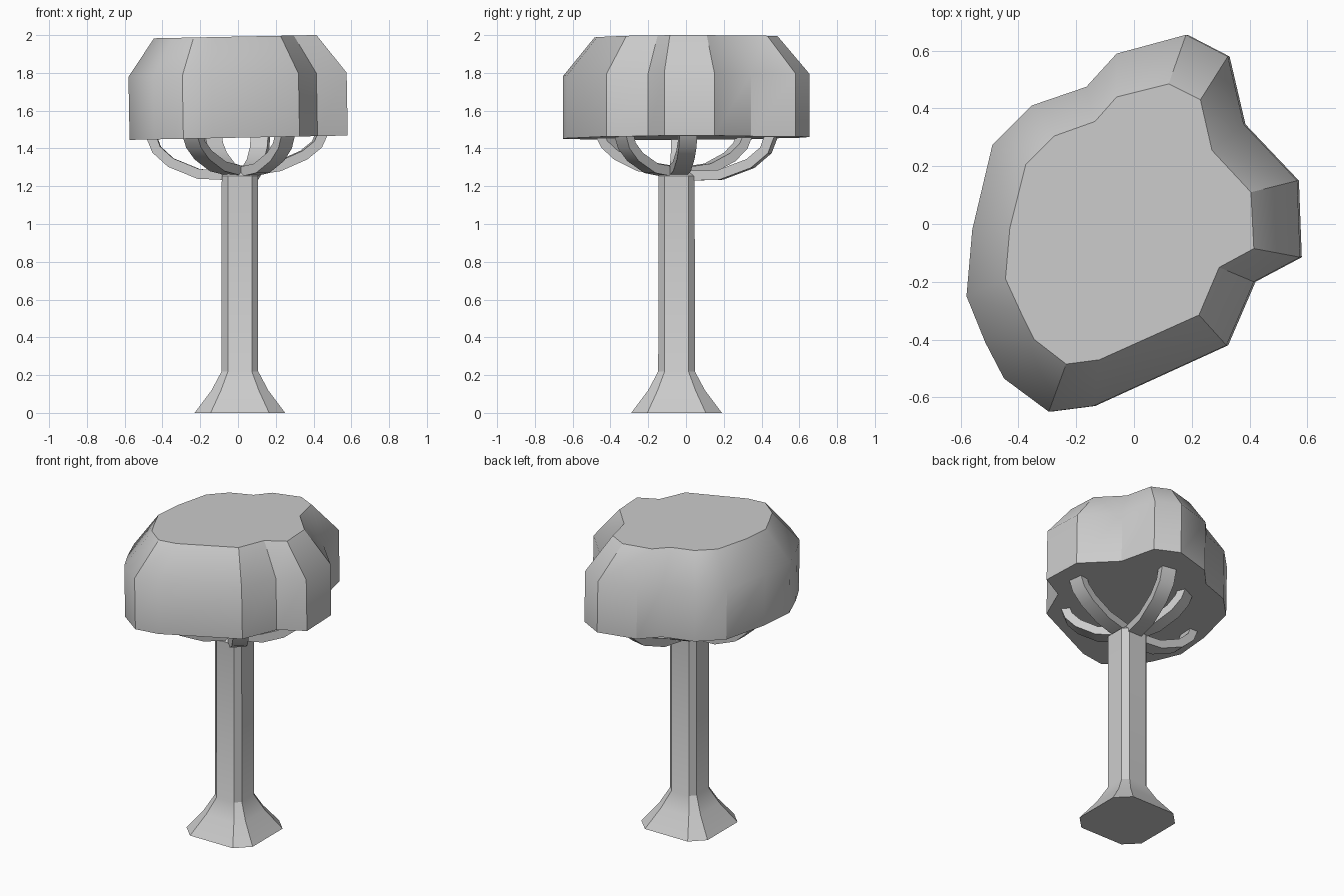
import bpy, math
from mathutils import Vector

if "Cube" in bpy.data.objects:
    bpy.data.objects.remove(bpy.data.objects["Cube"])


def loft(name, rings, soft_ring=None):
    """Skin equal-sized counter-clockwise rings, stacked bottom to top, with caps."""
    n = len(rings[0])
    verts = [p for r in rings for p in r]
    faces = [(k*n + i, k*n + (i+1) % n, (k+1)*n + (i+1) % n, (k+1)*n + i)
             for k in range(len(rings) - 1) for i in range(n)]
    faces.append(tuple(reversed(range(n))))
    faces.append(tuple(range(len(verts) - n, len(verts))))
    me = bpy.data.meshes.new(name)
    me.from_pydata(verts, [], faces)
    ob = bpy.data.objects.new(name, me)
    bpy.context.collection.objects.link(ob)
    bpy.ops.object.select_all(action='DESELECT')
    ob.select_set(True)
    bpy.context.view_layer.objects.active = ob
    bpy.ops.object.shade_smooth_by_angle(angle=math.radians(30))
    # keep one ring of edges soft (rounded shoulder)
    if soft_ring is not None:
        for e in me.edges:
            if all(v // n == soft_ring for v in e.vertices):
                e.use_edge_sharp = False
    return ob


# Trunk: chamfered square with a flared foot and a short tapered crotch
CX, CY = 0.01, -0.05


def chamfered(h, c, z):
    pts = [(h, -c), (h, c), (c, h), (-c, h), (-h, c), (-h, -c), (-c, -h), (c, -h)]
    return [(CX + x, CY + y, z) for x, y in pts]


loft("trunk", [chamfered(0.24, 0.155, 0), chamfered(0.15, 0.1, 0.12),
               chamfered(0.097, 0.063, 0.22), chamfered(0.096, 0.063, 1.255),
               chamfered(0.045, 0.03, 1.31)])

# Crown: lumpy outline, straight wall, sloped shoulder, slightly tilted
outer = [(.18, .655), (-.06, .59), (-.165, .475), (-.355, .41), (-.49, .275),
         (-.56, -.02), (-.58, -.25), (-.515, -.41), (-.45, -.535), (-.295, -.65),
         (-.14, -.63), (.32, -.42), (.415, -.2), (.575, -.115), (.565, .15),
         (.38, .345), (.325, .58)]
inner = [(.12, .485), (-.06, .44), (-.135, .355), (-.275, .305), (-.375, .205),
         (-.43, -.015), (-.445, -.19), (-.39, -.31), (-.345, -.4), (-.235, -.485),
         (-.12, -.47), (.225, -.315), (.295, -.15), (.415, -.085), (.405, .11),
         (.27, .255), (.23, .43)]


def tilted(ring, z, dx=0):
    return [(x + dx, y, z + 0.02 * x) for x, y in ring]


loft("crown", [tilted(outer, 1.457, 0.006), tilted(outer, 1.79),
               tilted(inner, 1.992)], soft_ring=1)

# Branches: curved rectangular arms from trunk top to crown underside
# profile: fraction along the span, height, how much a sagging arm drops there
profile = [(0.0, 1.285, .03), (0.4, 1.31, .05), (0.75, 1.37, .05),
           (0.93, 1.425, .035), (1.0, 1.475, 0)]
# tip x, tip y, sag
tips = [(.445, .01, .1), (.12, .455, 1), (-.14, .31, .3),
        (-.46, -.03, .9), (-.24, -.43, .1), (.25, -.33, .3)]
for i, (tx, ty, sag) in enumerate(tips):
    d = Vector((tx - CX, ty - CY, 0))
    side = Vector((-d.y, d.x, 0)).normalized()
    start = Vector((CX, CY, 0)) + d.normalized() * 0.05
    span = Vector((tx, ty, 0)) - start
    path = [start + span * t + Vector((0, 0, z - sag * drop)) for t, z, drop in profile]
    path[-1].z += 0.015 * tx
    rings = []
    for k, p in enumerate(path):
        tan = (path[min(k+1, len(path)-1)] - path[max(k-1, 0)]).normalized()
        up = tan.cross(side)
        w, h = side * 0.047, up * 0.026
        rings.append([p - w - h, p + w - h, p + w + h, p - w + h])
    loft(f"branch_{i + 1}", rings)
